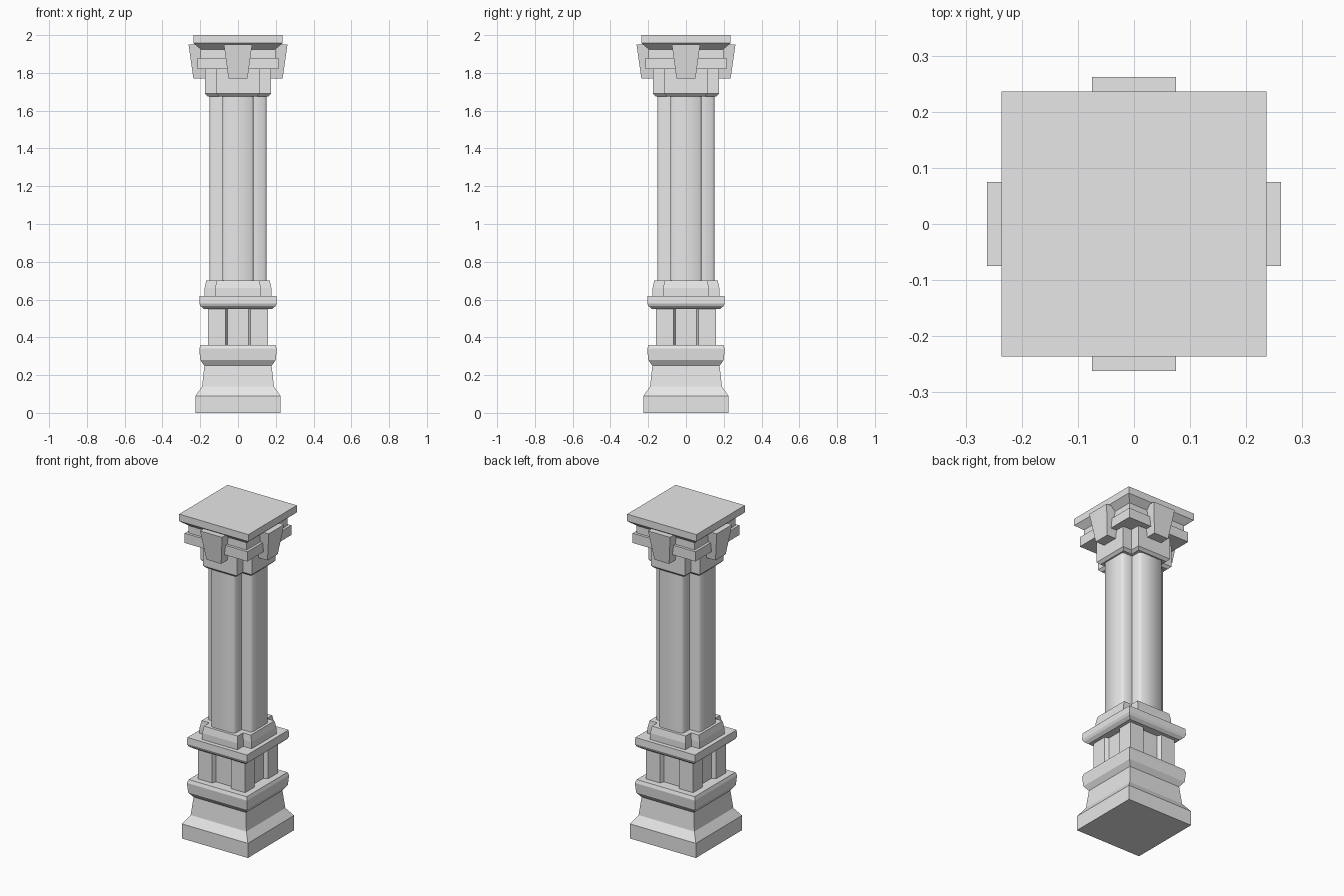
import bpy, bmesh, math

cube = bpy.data.objects.get("Cube")
if cube:
    bpy.data.objects.remove(cube, do_unlink=True)

stone = bpy.data.materials.new("grey_stone")
stone.use_nodes = True
stone.diffuse_color = (0.8, 0.8, 0.8, 1)
stone.node_tree.nodes["Principled BSDF"].inputs["Base Color"].default_value = (0.8, 0.8, 0.8, 1)


def four_way(points):
    """Repeat one side of an outline around all four sides."""
    out = []
    for k in range(4):
        for x, y in points:
            for _ in range(k):
                x, y = -y, x
            out.append((x, y))
    return out


def square(h):
    return four_way([(h, h)])


def cross(reach, w, c=0.0):
    """Cross plan: four lobes with optional chamfered corners."""
    if c:
        return four_way([(reach - c, -w), (reach, c - w), (reach, w - c), (reach - c, w), (w, w)])
    return four_way([(reach, -w), (reach, w), (w, w)])


def loft(name, sections, smooth_angle=None, turn=0.0):
    """Skin a stack of (height, outline) sections and cap both ends."""
    bm = bmesh.new()
    rings = [[bm.verts.new((x, y, z)) for x, y in outline] for z, outline in sections]
    n = len(rings[0])
    for low, high in zip(rings, rings[1:]):
        for i in range(n):
            j = (i + 1) % n
            bm.faces.new((low[i], low[j], high[j], high[i]))
    bm.faces.new(rings[0][::-1])
    bm.faces.new(rings[-1])
    bmesh.ops.recalc_face_normals(bm, faces=bm.faces)
    mesh = bpy.data.meshes.new(name)
    bm.to_mesh(mesh)
    bm.free()
    mesh.materials.append(stone)
    if smooth_angle:
        mesh.shade_smooth()
        mesh.set_sharp_from_angle(angle=math.radians(smooth_angle))
    obj = bpy.data.objects.new(name, mesh)
    obj.rotation_euler.z = turn
    bpy.context.scene.collection.objects.link(obj)
    return obj


def moulding(name, profile):
    loft(name, [(z, square(h)) for z, h in profile])


# Foot: plinth, sloped shoulder and rounded band
moulding("plinth", [(0, 0.225), (0.09, 0.225), (0.14, 0.19), (0.25, 0.178)])
moulding("base_band", [(0.25, 0.178), (0.28, 0.2), (0.34, 0.205), (0.36, 0.198)])

# Pedestal block with a splayed recess on each side
panel = four_way([(0.16, -0.066), (0.135, -0.055), (0.135, 0.055), (0.16, 0.066), (0.16, 0.16)])
loft("pedestal", [(0.36, panel), (0.55, panel)])
moulding("pedestal_cap", [(0.55, 0.18), (0.565, 0.198), (0.58, 0.205), (0.62, 0.203)])

# Shaft of four lobes between cross-shaped collars
loft("shaft_collar", [(0.62, cross(0.177, 0.12)), (0.66, cross(0.177, 0.12)),
                      (0.70, cross(0.168, 0.115))])
shaft = cross(0.152, 0.083, 0.012)
loft("shaft", [(0.70, shaft), (1.68, shaft)], smooth_angle=50)
loft("capital_neck", [(1.675, cross(0.16, 0.1)), (1.69, cross(0.175, 0.115)),
                      (1.82, cross(0.175, 0.115))])

# Capital: band, upper block and flaring top slab
moulding("capital_band", [(1.82, 0.214), (1.88, 0.214)])
moulding("capital_block", [(1.88, 0.198), (1.925, 0.198)])
moulding("top_slab", [(1.925, 0.198), (1.957, 0.236), (2.0, 0.236)])


# Tapered keystone on each side
def wedge(reach, w):
    return [(0.1, -w), (reach, -w), (reach, w), (0.1, w)]


for k, side in enumerate(("left", "back", "right", "front")):
    loft(side + "_keystone", [(1.77, wedge(0.236, 0.05)), (1.95, wedge(0.262, 0.075))],
         turn=k * math.pi / 2)
